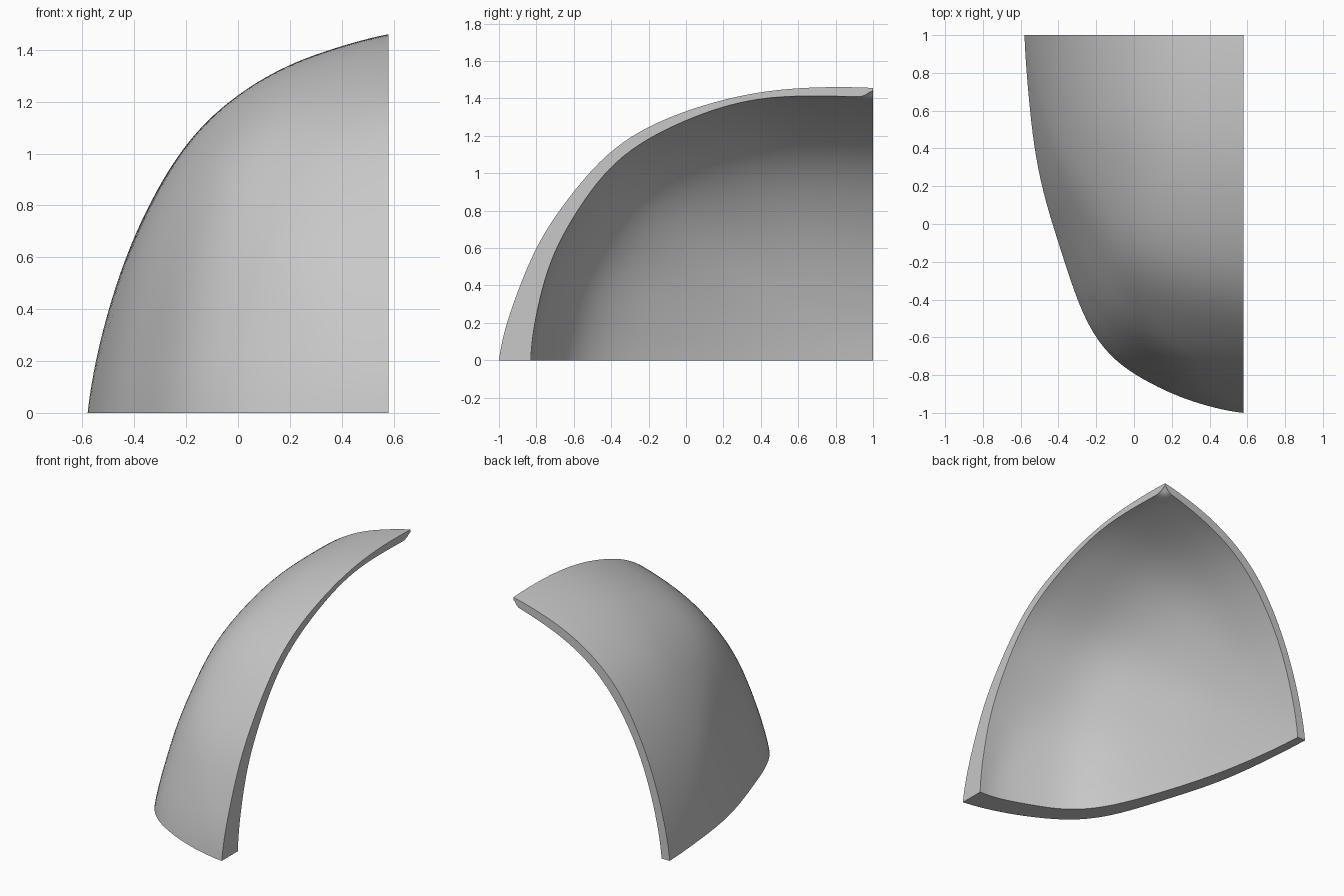
import bpy, bmesh
from math import sin, cos, atan2, hypot, pi, exp

cube = bpy.data.objects.get("Cube")
if cube:
    bpy.data.objects.remove(cube)

# The shell is one octant of a rounded dome around the corner (CX, CY, 0)
CX, CY = 0.58, 1.0
SIZE = (1.16, 2.0, 1.46)
ROWS, COLS, TERMS = 56, 48, 8


def profile(points, i, j):
    """Smooth radius along one rim: end radii plus a short sine series."""
    polar = []
    for p, q in points:
        p = abs(p - (CX, CY, 0)[i]) / SIZE[i]
        q = abs(q - (CX, CY, 0)[j]) / SIZE[j]
        polar.append((atan2(p, q), hypot(p, q)))
    polar.sort()
    r0, r1 = polar[0][1], polar[-1][1]

    def radius(t):
        for (ta, ra), (tb, rb) in zip(polar, polar[1:]):
            if t <= tb:
                return ra + (rb - ra) * (t - ta) / (tb - ta)
        return r1

    n = 400
    waves = [0.0] * TERMS
    for s in range(n):
        t = (s + 0.5) * pi / 2 / n
        dev = radius(t) - r0 - (r1 - r0) * sin(t) ** 2
        for k in range(TERMS):
            waves[k] += dev * sin(2 * (k + 1) * t) * 2 / n
    return lambda t: sum(c * sin(2 * (k + 1) * t) for k, c in enumerate(waves))


def surface(base, back, side, ends, lip):
    """Returns a function giving a point for a unit direction (u, v, w)."""
    fa, fb, fc = profile(base, 0, 1), profile(back, 0, 2), profile(side, 1, 2)

    def point(u, v, w):
        a, b, c = u * u, v * v, w * w
        r = a * ends[0] + b * ends[1] + c * ends[2]
        r += fa(atan2(u, v)) * (a + b) ** 2
        r += fb(atan2(u, w)) * (a + c)
        r += fc(atan2(v, w)) * (b + c)
        # the blends of the back and side rims overlap near the top corner
        r += lip * exp(-(a + b) / 0.0004)
        return (CX - SIZE[0] * u * r, CY - SIZE[1] * v * r, SIZE[2] * w * r)
    return point


# Rim curves: base (x, y), back (x, z), side (y, z)
outer = surface(
    [(-.58, 1), (-.567, .8), (-.55, .6), (-.525, .4), (-.487, .2), (-.43, 0), (-.367, -.2),
     (-.298, -.4), (-.255, -.5), (-.203, -.6), (-.118, -.7), (.015, -.8), (.215, -.9),
     (.39, -.96), (.58, -1)],
    [(-.58, 0), (-.547, .2), (-.497, .4), (-.43, .6), (-.342, .8), (-.2, 1.03),
     (-.1, 1.14), (0, 1.22), (.1, 1.285), (.2, 1.335), (.4, 1.406), (.58, 1.455)],
    [(-1, 0), (-.92, .3), (-.795, .6), (-.6, .9), (-.4, 1.115), (-.2, 1.25), (0, 1.33),
     (.2, 1.39), (.4, 1.433), (.6, 1.455), (.8, 1.457), (1, 1.455)],
    (1, 1, 0.997), 0)
inner = surface(
    [(-.52, 1), (-.49, .7), (-.43, .35), (-.365, .1), (-.3, -.1), (-.225, -.3),
     (-.14, -.47), (-.05, -.59), (.1, -.69), (.3, -.77), (.58, -.83)],
    [(-.52, 0), (-.49, .2), (-.44, .4), (-.375, .6), (-.29, .78), (-.155, .99),
     (.03, 1.17), (.22, 1.28), (.4, 1.35), (.58, 1.405)],
    [(-.83, 0), (-.8, .22), (-.7, .57), (-.6, .77), (-.4, 1.03), (-.2, 1.19), (0, 1.28),
     (.2, 1.355), (.4, 1.4), (.6, 1.413), (.8, 1.41), (1, 1.405)],
    (0.948, 0.915, 0.962), 0.024)

# Two curved skins on matching grids
bm = bmesh.new()


def skin(point):
    grid = []
    for i in range(ROWS + 1):
        th = pi / 2 * (i / ROWS) ** 1.3
        row = []
        for j in range(COLS + 1):
            ph = pi / 2 * j / COLS
            row.append(bm.verts.new(point(sin(th) * cos(ph), sin(th) * sin(ph), cos(th))))
        grid.append(row)
    for r, s in zip(grid, grid[1:]):
        for j in range(COLS):
            bm.faces.new((r[j], r[j + 1], s[j + 1], s[j]))
    return grid


out_grid, in_grid = skin(outer), skin(inner)

# Flat rims joining the skins
for pick in (lambda g: g[-1], lambda g: [r[0] for r in g], lambda g: [r[-1] for r in g]):
    o, n = pick(out_grid), pick(in_grid)
    for k in range(len(o) - 1):
        bm.faces.new((o[k], o[k + 1], n[k + 1], n[k]))

bmesh.ops.remove_doubles(bm, verts=bm.verts[:], dist=1e-5)
bmesh.ops.recalc_face_normals(bm, faces=bm.faces[:])
mesh = bpy.data.meshes.new("curved_shell_panel")
bm.to_mesh(mesh)
bm.free()
shell = bpy.data.objects.new("curved_shell_panel", mesh)
bpy.context.collection.objects.link(shell)

# Plain grey material
grey = bpy.data.materials.new("plain_grey")
grey.use_nodes = True
colour = (0.58, 0.58, 0.58, 1)
grey.diffuse_color = colour
grey.node_tree.nodes["Principled BSDF"].inputs["Base Color"].default_value = colour
mesh.materials.append(grey)

bpy.ops.object.select_all(action="DESELECT")
shell.select_set(True)
bpy.context.view_layer.objects.active = shell
bpy.ops.object.shade_smooth_by_angle(angle=0.7)
